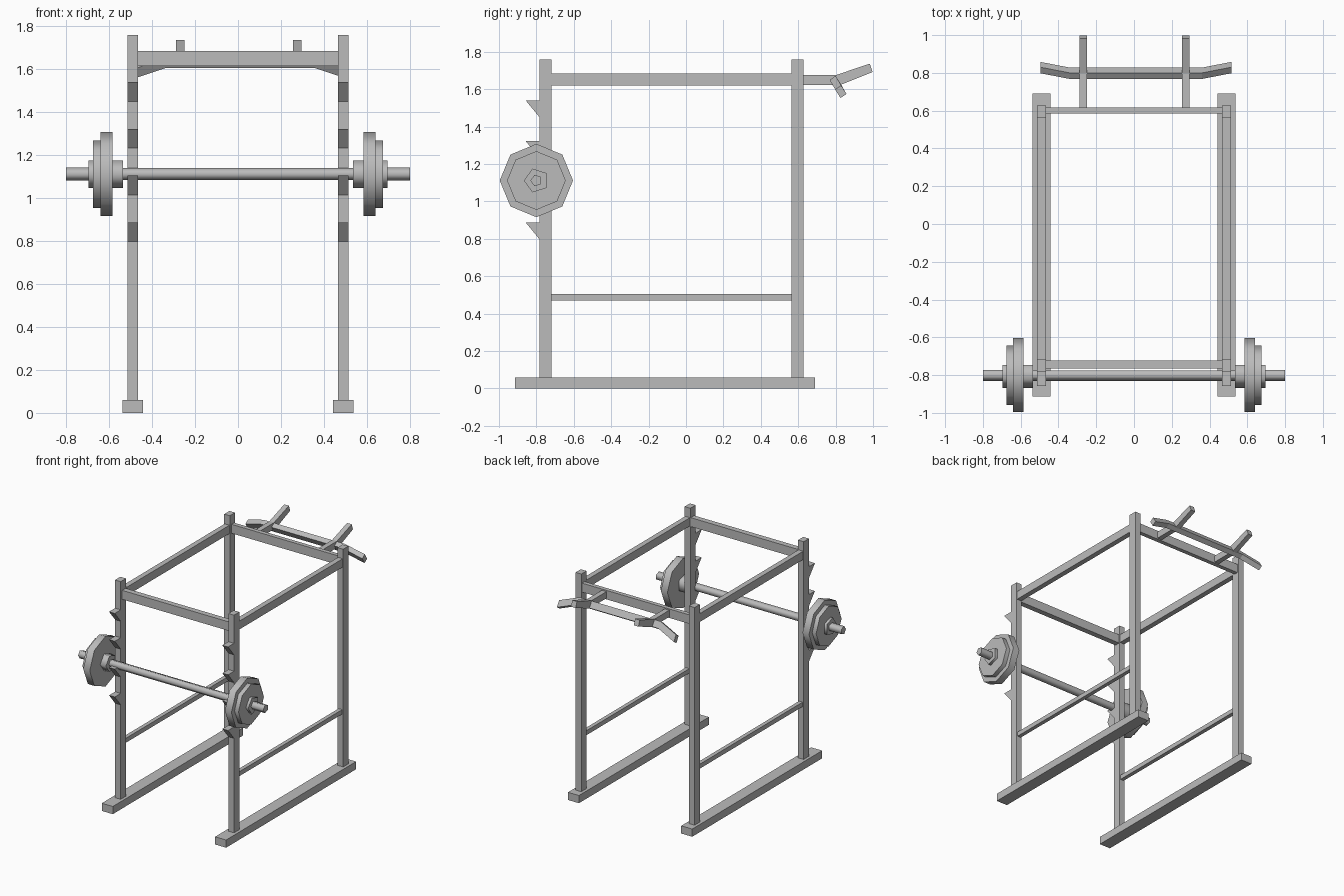
import bpy, bmesh, math
from mathutils import Vector

if "Cube" in bpy.data.objects:
    bpy.data.objects.remove(bpy.data.objects["Cube"], do_unlink=True)

steel = bpy.data.materials.new("steel_grey")
steel.use_nodes = True
steel.diffuse_color = (0.5, 0.5, 0.5, 1)
steel.node_tree.nodes["Principled BSDF"].inputs["Base Color"].default_value = (0.5, 0.5, 0.5, 1)


def finish(name, bm):
    bmesh.ops.recalc_face_normals(bm, faces=bm.faces)
    mesh = bpy.data.meshes.new(name)
    bm.to_mesh(mesh)
    bm.free()
    mesh.materials.append(steel)
    obj = bpy.data.objects.new(name, mesh)
    bpy.context.collection.objects.link(obj)
    return obj


def box(name, x, y, z):
    """Box from (min, max) ranges on each axis."""
    bm = bmesh.new()
    bmesh.ops.create_cube(bm, size=1)
    for v in bm.verts:
        v.co = Vector([(r[0] + r[1]) / 2 + c * (r[1] - r[0]) for c, r in zip(v.co, (x, y, z))])
    return finish(name, bm)


def loft(name, sections):
    """Skin a list of (x, yz outline) sections along x and cap both ends."""
    bm = bmesh.new()
    rings = [[bm.verts.new((x, y, z)) for y, z in outline] for x, outline in sections]
    n = len(rings[0])
    for a, b in zip(rings, rings[1:]):
        for i in range(n):
            j = (i + 1) % n
            bm.faces.new((a[i], a[j], b[j], b[i]))
    bm.faces.new(rings[0])
    bm.faces.new(rings[-1])
    return finish(name, bm)


def disc(name, x0, x1, radius, sides):
    """Faceted cylinder about the barbell axis, one corner towards the front."""
    outline = []
    for i in range(sides):
        a = math.pi + math.tau * i / sides
        outline.append((-0.8 + radius * math.cos(a), 1.112 + radius * math.sin(a)))
    obj = loft(name, [(x0, outline), (x1, outline)])
    bpy.ops.object.select_all(action='DESELECT')
    obj.select_set(True)
    bpy.context.view_layer.objects.active = obj
    bpy.ops.object.shade_smooth_by_angle(angle=math.radians(75))
    return obj


FRONT = (-0.783, -0.718)
BACK = (0.564, 0.628)

for side, s in (("left", 1), ("right", -1)):
    def span(a, b):
        return tuple(sorted((s * a, s * b)))

    # Frame side: foot, two posts, upper and lower rails
    post_x = span(0.465, 0.514)
    box(side + "_foot", span(0.442, 0.537), (-0.914, 0.69), (0, 0.06))
    box(side + "_front_post", post_x, FRONT, (0.06, 1.76))
    box(side + "_back_post", post_x, BACK, (0.06, 1.76))
    box(side + "_upper_rail", span(0.469, 0.51), (FRONT[1], BACK[0]), (1.62, 1.685))
    box(side + "_lower_rail", span(0.474, 0.505), (FRONT[1], BACK[0]), (0.47, 0.505))

    # Bar hooks on the front post
    for i in range(4):
        top = 1.54 - 0.2175 * i
        hook = [(-0.857, top), (FRONT[0], top), (FRONT[0], top - 0.09)]
        loft(f"{side}_bar_hook_{i + 1}", [(x, hook) for x in post_x])

    # Weights and collar
    disc(side + "_large_plate", *span(0.584, 0.64), 0.196, 8)
    disc(side + "_small_plate", *span(0.64, 0.674), 0.157, 8)
    disc(side + "_collar", *span(0.535, 0.695), 0.067, 5)
    disc(side + "_bar_sleeve", *span(0.695, 0.8), 0.032, 5)

disc("barbell_shaft", -0.535, 0.535, 0.03, 5)

# Cross beams
box("front_cross_beam", (-0.465, 0.465), (-0.765, -0.722), (1.615, 1.685))
box("back_cross_beam", (-0.465, 0.465), (0.585, 0.618), (1.615, 1.685))

# Bent arms holding the pull-up bar
arm = [(0.615, 1.675), (0.80, 1.675), (0.982, 1.737), (0.998, 1.692), (0.825, 1.623), (0.615, 1.623)]
for side, x in (("left", 0.275), ("right", -0.268)):
    loft(side + "_pull_up_arm", [(x - 0.02, arm), (x + 0.02, arm)])

# Pull-up bar with drooping ends
grip = [(0.768, 1.65), (0.80, 1.672), (0.828, 1.627), (0.796, 1.605)]
droop = [(y + 0.03, z - 0.052) for y, z in grip]
loft("pull_up_bar", [(-0.495, droop), (-0.34, grip), (0.36, grip), (0.515, droop)])
